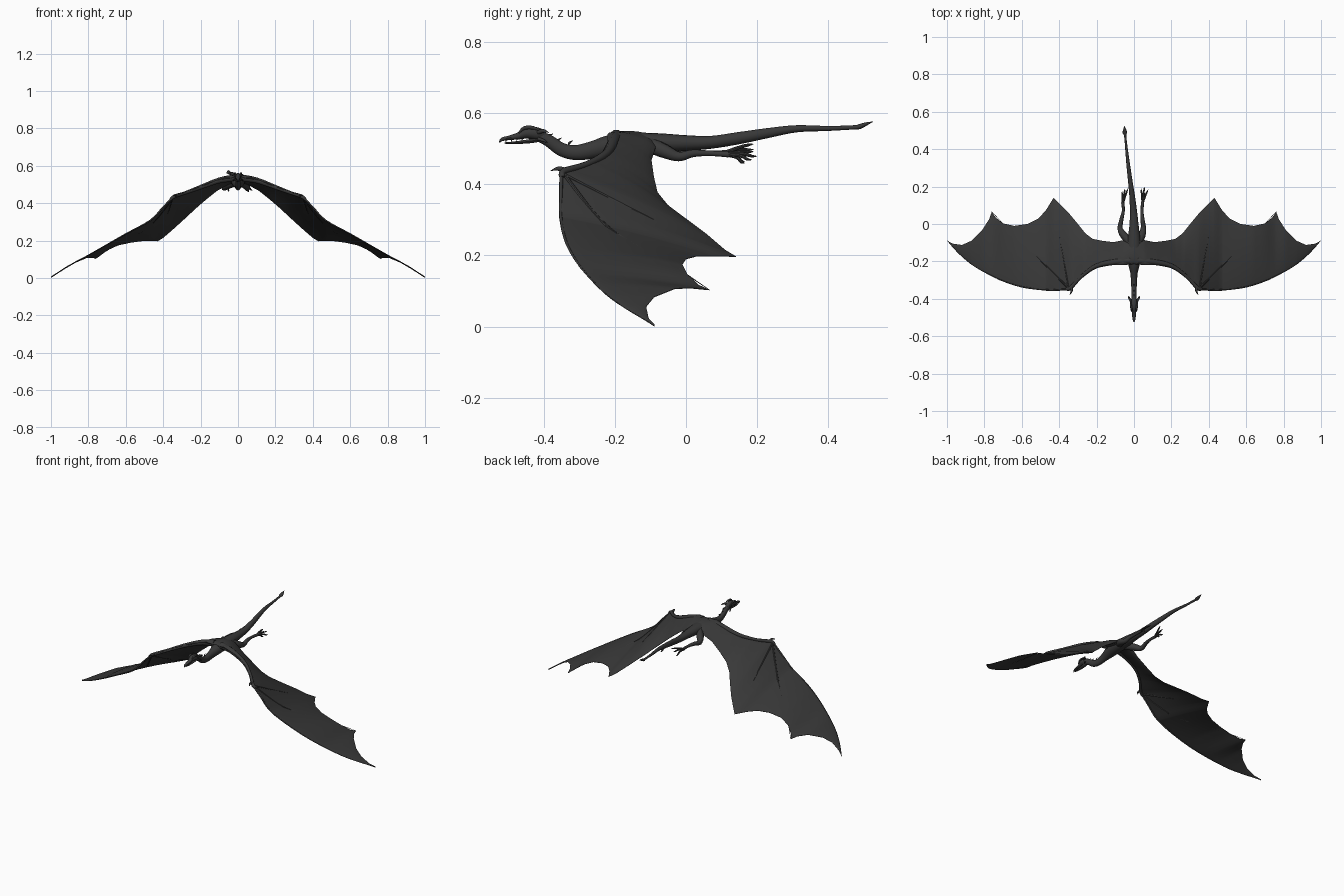
import bpy, bmesh, math
from mathutils import Vector

mat = bpy.data.materials.new("dark_grey_hide")
mat.diffuse_color = (0.04, 0.04, 0.04, 1)


def finish(name, bm, mirror=False, angle=40):
    bmesh.ops.recalc_face_normals(bm, faces=bm.faces)
    me = bpy.data.meshes.new(name)
    bm.to_mesh(me)
    bm.free()
    me.materials.append(mat)
    ob = bpy.data.objects.new(name, me)
    bpy.context.collection.objects.link(ob)
    bpy.ops.object.select_all(action='DESELECT')
    ob.select_set(True)
    bpy.context.view_layer.objects.active = ob
    bpy.ops.object.shade_smooth_by_angle(angle=math.radians(angle))
    if mirror:
        ob.modifiers.new("mirror", 'MIRROR').use_mirror_merge = False
    return ob


def loft(bm, rings):
    loops = [[bm.verts.new(p) for p in r] for r in rings]
    n = len(loops[0])
    for a, b in zip(loops, loops[1:]):
        for i in range(n):
            bm.faces.new((a[i], a[(i + 1) % n], b[(i + 1) % n], b[i]))
    bm.faces.new(loops[0])
    bm.faces.new(loops[-1])


def spline(pts, steps):
    """Smooth curve through tuples of any length."""
    out, n = [], len(pts)
    for i in range(n - 1):
        q = [pts[max(0, min(n - 1, i + k))] for k in (-1, 0, 1, 2)]
        for j in range(steps):
            t = j / steps
            out.append([b + 0.5 * t * (c - a + t * (2*a - 5*b + 4*c - d + t * (3*(b - c) + d - a)))
                        for a, b, c, d in zip(*q)])
    return out + [list(pts[-1])]


def tube(bm, pts, steps=4, sides=10):
    """Points are (x, y, z, half width, half height)."""
    path = spline([p if len(p) == 5 else (*p, p[3]) for p in pts], steps)
    pos = [Vector(p[:3]) for p in path]
    rings = []
    for i, p in enumerate(path):
        t = (pos[min(i + 1, len(pos) - 1)] - pos[max(i - 1, 0)]).normalized()
        side = t.cross(Vector((0, 0, 1)) if abs(t.z) < 0.9 else Vector((0, 1, 0))).normalized()
        up = side.cross(t)
        rings.append([pos[i] + side * math.cos(a) * max(p[3], 4e-4) + up * math.sin(a) * max(p[4], 4e-4)
                      for a in (2 * math.pi * k / sides for k in range(sides))])
    loft(bm, rings)


# ---- wing membrane: leading and trailing edges as (x, y, z)
LEAD = [(0, -.215, .535), (.06, -.22, .54), (.12, -.22, .52), (.2, -.235, .49), (.27, -.28, .463),
        (.32, -.335, .446), (.345, -.355, .437), (.4, -.357, .38), (.47, -.357, .308), (.6, -.34, .236),
        (.72, -.30, .168), (.85, -.23, .094), (.93, -.165, .048), (1, -.09, .004)]
TRAIL = [(0, -.085, .525), (.05, -.085, .505), (.11, -.097, .468), (.17, -.09, .42), (.22, -.08, .377),
         (.26, -.05, .34), (.3, 0, .303), (.35, .06, .258), (.4, .11, .215), (.43, .14, .197),
         (.47, .075, .198), (.51, .03, .198), (.57, 0, .19), (.64, -.01, .175), (.7, .003, .148),
         (.74, .035, .117), (.76, .066, .103), (.775, .025, .108), (.81, -.03, .107), (.87, -.09, .083),
         (.92, -.112, .056), (.97, -.105, .023), (1, -.088, .004)]


def edge(table, x):
    for a, b in zip(table, table[1:]):
        if x <= b[0]:
            return Vector(a).lerp(Vector(b), (x - a[0]) / (b[0] - a[0]))
    return Vector(table[-1])


def surf(x, s):
    p = edge(LEAD, x).lerp(edge(TRAIL, x), s)
    p.z += 0.05 * s * (1 - s) * min(1, x * 4) * (1 - x)
    return p


bm = bmesh.new()
xs = sorted({p[0] for p in LEAD + TRAIL} | {i / 40 for i in range(41)})
S = [0, .03, .1, .2, .35, .5, .65, .8, .92, 1]
rings = []
for x in xs:
    th = 0.003 + 0.016 * max(0, 1 - x / .25)
    h = [th * (4 * s * (1 - s)) ** .5 + .0008 for s in S]
    rings.append([surf(x, s) + Vector((0, 0, k)) for s, k in zip(S, h)] +
                 [surf(x, s) - Vector((0, 0, k)) for s, k in reversed(list(zip(S, h)))])
loft(bm, rings)
finish("wing_membranes", bm, True)

# ---- wing arm, finger bones and wrist claw
bm = bmesh.new()
tube(bm, [(*surf(x, s), r) for x, s, r in ((.02, .16, .02), (.1, .14, .016), (.2, .07, .012), (.28, .04, .009),
                                           (.34, .02, .01), (.36, .02, .008))])
tube(bm, [(*surf(x, .012), .007 * (1.1 - x)) for x in (.35, .4, .47, .6, .72, .85, .93, .985)])
wrist = surf(.35, .03)
for tip_x in (.43, .76):
    tip, pts = edge(TRAIL, tip_x), []
    for k in range(9):
        q = wrist.lerp(tip, k / 8)
        yl, yt = edge(LEAD, q.x).y, edge(TRAIL, q.x).y
        pts.append((*surf(q.x, max(.01, min(1, (q.y - yl) / (yt - yl)))), .006 - .005 * k / 8))
    tube(bm, pts, 2, 8)
tube(bm, [(.335, -.34, .44, .008), (.334, -.36, .444, .006), (.344, -.38, .438, .0005)])
finish("wing_bones", bm, True)

# ---- neck, body and tail in one tapering tube
bm = bmesh.new()
tube(bm, [(0, -.415, .536, .013, .015), (0, -.385, .522, .013, .017), (0, -.35, .498, .014, .019),
          (0, -.31, .489, .016, .021), (0, -.26, .497, .02, .025), (0, -.21, .509, .032, .03),
          (0, -.14, .515, .038, .03), (0, -.07, .516, .032, .027), (0, 0, .516, .024, .022),
          (-.003, .07, .518, .019, .018), (-.01, .15, .53, .015, .017), (-.02, .23, .544, .012, .014),
          (-.03, .31, .556, .01, .01), (-.04, .4, .557, .007, .007), (-.047, .47, .56, .006, .006),
          (-.049, .487, .562, .012, .007), (-.05, .505, .569, .008, .005), (-.052, .525, .576, .0005, .0005)],
     sides=16)
finish("body_and_tail", bm)

# ---- skull with open beak
bm = bmesh.new()
tube(bm, [(0, -.395, .534, .008, .01), (0, -.415, .541, .017, .018), (0, -.445, .544, .018, .016),
          (0, -.47, .536, .012, .01), (0, -.5, .53, .009, .006), (0, -.517, .526, .006, .005),
          (0, -.525, .517, .0005, .001)], sides=12)
tube(bm, [(0, -.405, .528, .012, .008), (0, -.44, .521, .012, .006), (0, -.48, .517, .008, .004),
          (0, -.51, .516, .002, .002)])
finish("head", bm)

# ---- brow ridges, horns and teeth
bm = bmesh.new()
tube(bm, [(.012, -.47, .544, .002), (.014, -.455, .558, .005), (.017, -.43, .559, .005), (.018, -.405, .549, .001)])
tube(bm, [(.014, -.415, .546, .006), (.025, -.4, .55, .005), (.032, -.385, .545, .0005)])
tube(bm, [(.012, -.415, .528, .005), (.021, -.4, .523, .004), (.026, -.388, .517, .0005)])
for y in (-.505, -.49, -.475, -.46):
    tube(bm, [(.007, y, .528, .002), (.007, y - .001, .518, .0004)], 1, 5)
finish("horns_and_teeth", bm, True)

# ---- spikes on the neck
bm = bmesh.new()
for y, z, h in ((-.385, .53, .012), (-.36, .513, .018), (-.33, .503, .02)):
    tube(bm, [(0, y, z, .004, .007), (0, y + .001, z + h * .6, .003, .004), (0, y + .012, z + h, .0004)], 3, 8)
finish("neck_spikes", bm)


# ---- hind legs trailing behind the body
def leg(name, path, toes):
    bm = bmesh.new()
    tube(bm, path)
    x, y, z, r = path[-1]
    for dx, dy, dz in toes:
        tube(bm, [(x, y - .008, z, .006), (x + dx * .5, y + dy * .5, z + dz * .5 + .004, .005),
                  (x + dx * .8, y + dy * .8, z + dz * .9, .004), (x + dx, y + dy, z + dz, .0005)], 3, 8)
    finish(name, bm)


leg("right_leg", [(.02, -.1, .51, .022), (.042, -.06, .493, .02), (.05, -.02, .478, .014), (.046, .02, .487, .011),
                  (.043, .07, .487, .008), (.046, .12, .484, .009)],
    [(-.008, .07, .008), (.01, .08, -.005), (.03, .065, -.015), (.012, .045, -.024)])
leg("left_leg", [(-.02, -.1, .51, .022), (-.055, -.06, .495, .02), (-.074, -.025, .48, .014), (-.068, .02, .488, .011),
                 (-.057, .07, .487, .008), (-.06, .115, .488, .009)],
    [(.028, .075, .025), (.012, .075, .01), (-.004, .06, -.008), (.012, .05, -.024)])
